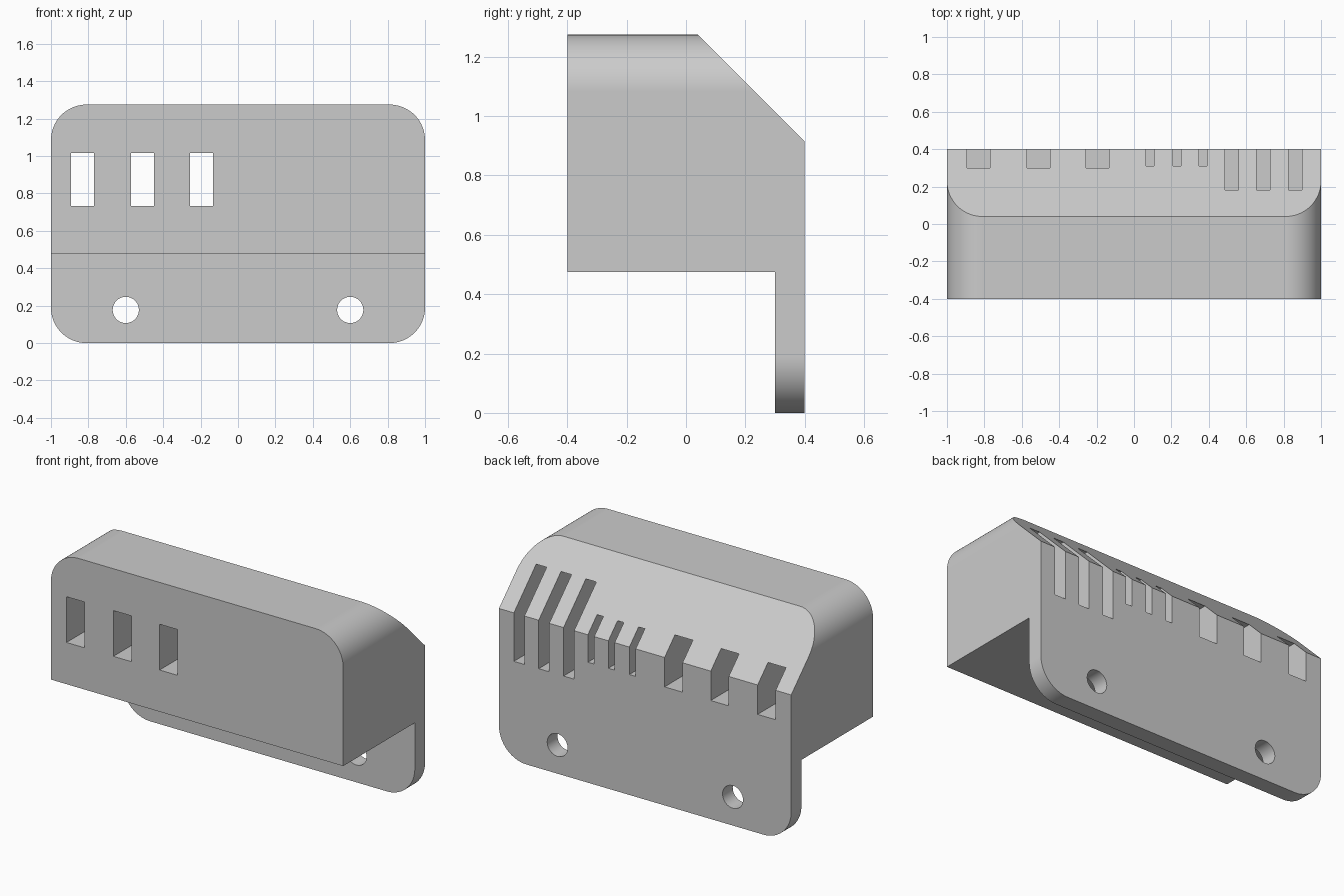
import bpy, bmesh, math
from mathutils import Vector

cube = bpy.data.objects.get("Cube")
if cube:
    bpy.data.objects.remove(cube, do_unlink=True)

HEIGHT = 1.275
RADIUS = 0.19


def add_prism(bm, points, sweep):
    """Closed prism: outline points swept along a vector."""
    base = bm.faces.new([bm.verts.new(p) for p in points])
    ext = bmesh.ops.extrude_face_region(bm, geom=[base], use_keep_orig=True)
    moved = [v for v in ext["geom"] if isinstance(v, bmesh.types.BMVert)]
    bmesh.ops.translate(bm, verts=moved, vec=Vector(sweep))


def make_object(name, bm):
    bmesh.ops.recalc_face_normals(bm, faces=bm.faces)
    mesh = bpy.data.meshes.new(name)
    bm.to_mesh(mesh)
    bm.free()
    obj = bpy.data.objects.new(name, mesh)
    bpy.context.collection.objects.link(obj)
    return obj


def arc(cx, cz, radius, start, sweep, steps, y):
    return [(cx + radius * math.cos(start + sweep * i / steps), y,
             cz + radius * math.sin(start + sweep * i / steps))
            for i in range(steps + 1)]


def apply_boolean(target, cutter, operation):
    mod = target.modifiers.new(operation.lower(), "BOOLEAN")
    mod.operation = operation
    mod.solver = "EXACT"
    mod.object = cutter
    bpy.context.view_layer.objects.active = target
    bpy.ops.object.modifier_apply(modifier=mod.name)
    bpy.data.objects.remove(cutter, do_unlink=True)


# Side profile: deep block, sloping back top and thin hanging plate
bm = bmesh.new()
profile = [(-0.4, 0.475), (0.3, 0.475), (0.3, -0.1), (0.4, -0.1),
           (0.4, 0.915), (-0.085, 1.4), (-0.4, 1.4)]
add_prism(bm, [(-1.1, y, z) for y, z in profile], (2.2, 0, 0))
body = make_object("slotted_block", bm)

# Rounded front outline trims the profile
bm = bmesh.new()
outline = []
for i, (sx, cz) in enumerate([(1, HEIGHT - RADIUS), (-1, HEIGHT - RADIUS),
                              (-1, RADIUS), (1, RADIUS)]):
    outline += arc(sx * (1 - RADIUS), cz, RADIUS, i * math.pi / 2,
                   math.pi / 2, 20, -0.6)
add_prism(bm, outline, (0, 1.2, 0))
apply_boolean(body, make_object("outline_trim", bm), "INTERSECT")

# Slots: centres, width, bottom, top, front end (wide ones pass through)
bm = bmesh.new()
slot_groups = [
    ((-0.832, -0.511, -0.195), 0.123, 0.733, 1.016, -0.6),
    ((0.086, 0.23, 0.37), 0.043, 0.745, 1.005, -0.3),
    ((0.522, 0.692, 0.862), 0.072, 0.615, 1.133, -0.3),
]
for centres, width, low, high, front in slot_groups:
    for cx in centres:
        a, b = cx - width / 2, cx + width / 2
        add_prism(bm, [(a, front, low), (b, front, low),
                       (b, front, high), (a, front, high)],
                  (0, 0.6 - front, 0))

# Screw holes through the plate
for cx in (-0.6, 0.6):
    add_prism(bm, arc(cx, 0.177, 0.07, 0, math.tau, 40, 0.2)[:-1], (0, 0.4, 0))
apply_boolean(body, make_object("slot_cutters", bm), "DIFFERENCE")

# Single grey material
grey = bpy.data.materials.new("plain_grey")
grey.use_nodes = True
colour = (0.6, 0.6, 0.6, 1)
grey.diffuse_color = colour
for node in grey.node_tree.nodes:
    if node.type == "BSDF_PRINCIPLED":
        node.inputs["Base Color"].default_value = colour
body.data.materials.clear()
body.data.materials.append(grey)
for poly in body.data.polygons:
    poly.material_index = 0

# Smooth rounded corners, crisp edges
bpy.ops.object.select_all(action="DESELECT")
body.select_set(True)
bpy.context.view_layer.objects.active = body
bpy.ops.object.shade_smooth_by_angle(angle=math.radians(30))
weighted = body.modifiers.new("weighted_normals", "WEIGHTED_NORMAL")
weighted.keep_sharp = True
